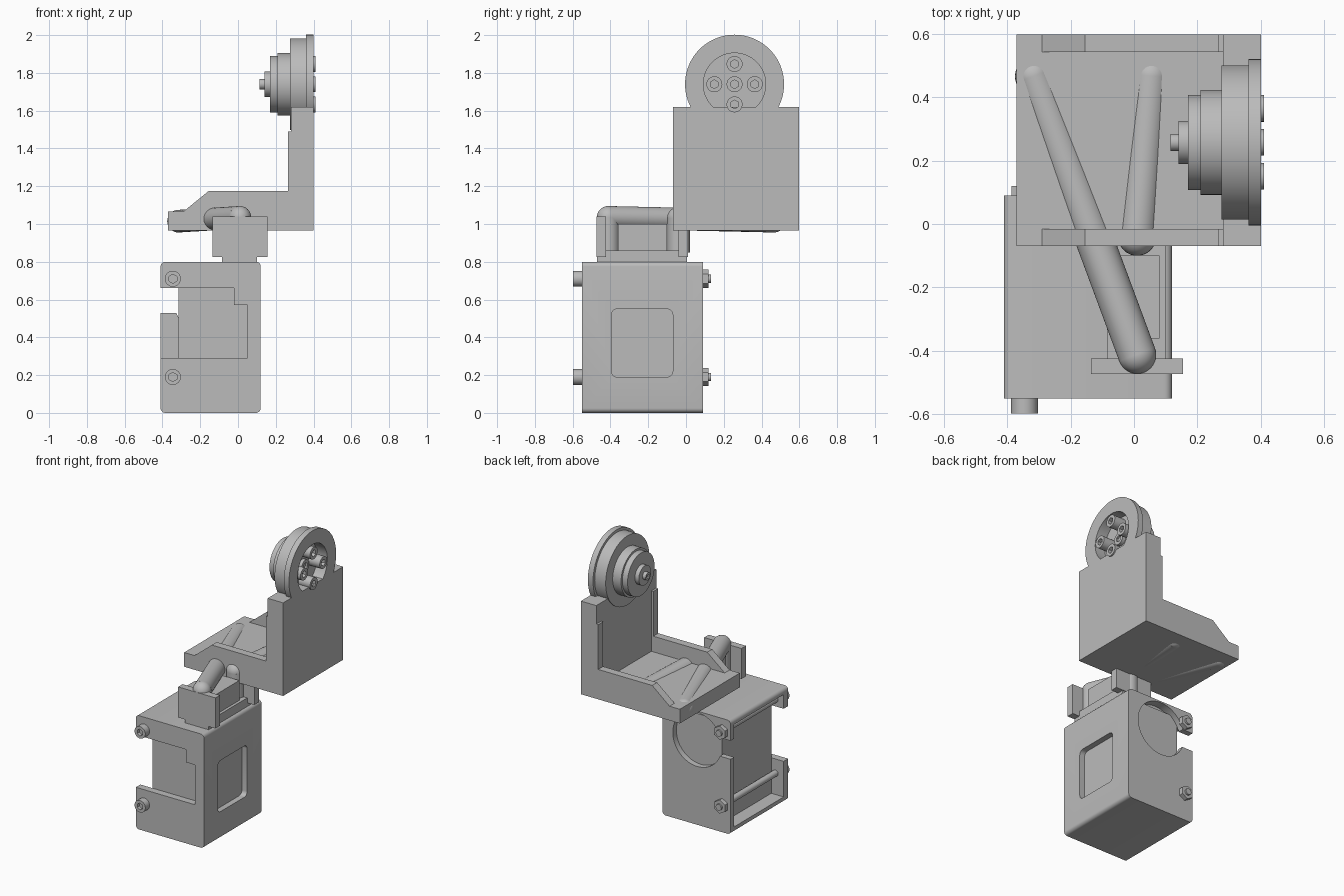
import bpy, bmesh, math
from mathutils import Vector

if "Cube" in bpy.data.objects:
    bpy.data.objects.remove(bpy.data.objects["Cube"], do_unlink=True)

grey = bpy.data.materials.new("plain_grey")
grey.use_nodes = True
colour = (0.5, 0.5, 0.5, 1)
grey.diffuse_color = colour
grey.node_tree.nodes["Principled BSDF"].inputs["Base Color"].default_value = colour


def finish(name, bm):
    bmesh.ops.recalc_face_normals(bm, faces=bm.faces)
    mesh = bpy.data.meshes.new(name)
    bm.to_mesh(mesh)
    bm.free()
    mesh.materials.append(grey)
    ob = bpy.data.objects.new(name, mesh)
    bpy.context.collection.objects.link(ob)
    return ob


def box(name, x, y, z, bevel=0, axis=None):
    """Box from ranges; bevel rounds the edges running along one axis."""
    bm = bmesh.new()
    bmesh.ops.create_cube(bm, size=1)
    for v in bm.verts:
        v.co = [r[0] if c < 0 else r[1] for c, r in zip(v.co, (x, y, z))]
    if bevel:
        edges = [e for e in bm.edges
                 if abs((e.verts[0].co - e.verts[1].co).normalized()[axis]) > 0.9]
        bmesh.ops.bevel(bm, geom=edges, offset=bevel, segments=5, profile=0.5, affect='EDGES')
    return finish(name, bm)


def prism(name, outline, y0, y1):
    """Extrude an x-z outline along y."""
    bm = bmesh.new()
    face = bm.faces.new([bm.verts.new((x, y0, z)) for x, z in outline])
    new = bmesh.ops.extrude_face_region(bm, geom=[face])["geom"]
    bmesh.ops.translate(bm, vec=(0, y1 - y0, 0),
                        verts=[g for g in new if isinstance(g, bmesh.types.BMVert)])
    return finish(name, bm)


def rod(name, a, b, r, sides=48, balls=False):
    """Cylinder between two points, optionally with ball ends."""
    a, b = Vector(a), Vector(b)
    bm = bmesh.new()
    turn = (b - a).to_track_quat('Z', 'Y').to_matrix().to_4x4()
    turn.translation = (a + b) / 2
    bmesh.ops.create_cone(bm, cap_ends=True, segments=sides, radius1=r, radius2=r,
                          depth=(b - a).length, matrix=turn)
    if balls:
        for p in (a, b):
            ball = bmesh.ops.create_uvsphere(bm, u_segments=32, v_segments=16, radius=r)
            bmesh.ops.translate(bm, verts=ball["verts"], vec=p)
    return finish(name, bm)


def cut(target, *cutters):
    for c in cutters:
        mod = target.modifiers.new("cut", 'BOOLEAN')
        mod.operation, mod.solver, mod.object = 'DIFFERENCE', 'EXACT', c
        c.hide_render = True
    deps = bpy.context.evaluated_depsgraph_get()
    mesh = bpy.data.meshes.new_from_object(target.evaluated_get(deps))
    target.modifiers.clear()
    target.data = mesh
    for c in cutters:
        bpy.data.objects.remove(c, do_unlink=True)


# Motor housing: shell open on one side, with window, notches and round hole
housing = box("motor_housing", (-.41, .12), (-.55, .09), (0, .8), .025, 1)
cut(housing,
    box("cavity", (-.5, .08), (-.5, .05), (.04, .76)),
    box("window", (.05, .2), (-.395, -.07), (.19, .55), .03, 0),
    prism("front_opening", [(-.5, .29), (.05, .29), (.05, .57), (-.02, .57),
                            (-.02, .66), (-.5, .66)], -.6, -.48),
    rod("round_hole", (-.15, .03, .6), (-.15, .2, .6), .19),
    box("back_notch", (-.5, -.25), (.03, .2), (.53, .66)))
box("motor_body", (-.315, .079), (-.499, .049), (.041, .759))

# Long clamp screws with socket heads and hex nuts
for i, z in enumerate((.19, .71)):
    head = rod(f"clamp_screw_head_{i}", (-.345, -.597, z), (-.345, -.55, z), .042)
    cut(head, rod("socket", (-.345, -.62, z), (-.345, -.575, z), .024, 6))
    rod(f"clamp_screw_shaft_{i}", (-.345, -.56, z), (-.345, .132, z), .022, 24)
    rod(f"clamp_nut_{i}", (-.345, .09, z), (-.345, .12, z), .048, 6)

# Pedestal on the housing
box("pedestal_base", (-.085, .1), (-.47, .005), (.795, .86))
box("pedestal_block", (-.06, .08), (-.36, -.1), (.86, 1.0))
for name, y in (("front", -.473), ("back", -.04)):
    box(f"pedestal_{name}_plate", (-.135, .155), (y, y + .05), (.825, 1.04))

# Bent round links running into the bracket floor
for name, start, end in (("long", (.01, -.412, 1.035), (-.315, .465, 1.015)),
                         ("short", (.01, -.04, 1.03), (.055, .465, 1.015))):
    rod(f"{name}_link", start, end, .06, balls=True)
    rod(f"{name}_link_leg", (start[0], start[1], .85), start, .06)

# L-shaped bracket: floor, two sloped rails, upright wall with ribs
box("bracket_floor", (-.37, .4), (-.07, .597), (.965, 1.065))
for name, y in (("front", -.07), ("back", .542)):
    prism(f"bracket_{name}_rail", [(-.31, 1.05), (-.29, 1.065), (-.155, 1.175),
                                   (.3, 1.175), (.3, 1.05)], y, y + .055)
    box(f"wall_{name}_rib", (.265, .3), (y, y + .055), (1.05, 1.49))
box("bracket_wall", (.28, .4), (-.07, .597), (.965, 1.62))

# Stepped wheel, recessed on the outer side
cy, cz = .257, 1.74


def disc(name, x0, x1, r, sides=64, dy=0, dz=0):
    return rod(name, (x0, cy + dy, cz + dz), (x1, cy + dy, cz + dz), r, sides)


flange = disc("wheel_flange", .36, .4, .262, 96)
cut(flange, disc("recess", .3, .5, .165))
rim = disc("wheel_rim", .275, .36, .243, 96)
cut(rim, disc("recess", .32, .5, .165))
disc("wheel_step", .21, .275, .165)
disc("wheel_face", .17, .21, .15)
hub = disc("wheel_hub", .14, .17, .068)
tip = disc("hub_tip", .115, .14, .027)
cut(tip, disc("socket", .1, .125, .015, 6))

# Socket screws around the wheel centre
for i in range(4):
    a = i * math.pi / 2
    dy, dz = .107 * math.cos(a), .107 * math.sin(a)
    screw = disc(f"wheel_screw_{i}", .32, .41, .042, 32, dy, dz)
    cut(screw, disc("socket", .385, .5, .023, 6, dy, dz))
centre = disc("wheel_centre_boss", .32, .345, .042, 32)
cut(centre, disc("socket", .33, .5, .023, 6))

# Smooth round surfaces, keep sharp edges
bpy.ops.object.select_all(action='DESELECT')
for ob in bpy.context.collection.objects:
    if ob.type == 'MESH' and grey.name in ob.data.materials:
        ob.select_set(True)
        bpy.context.view_layer.objects.active = ob
bpy.ops.object.shade_smooth_by_angle(angle=math.radians(30))
